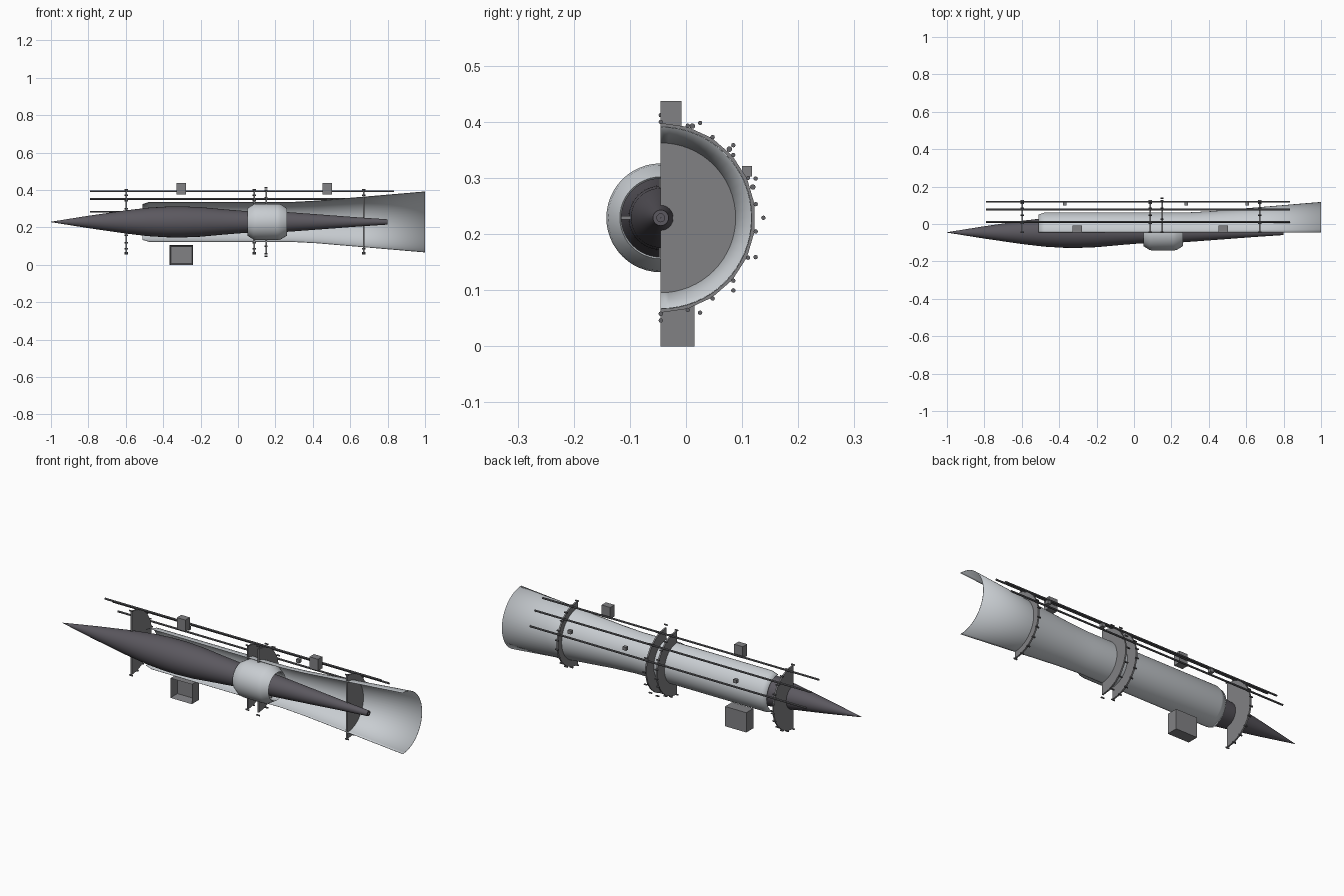
import bpy, bmesh, math
from mathutils import Vector, Matrix

if "Cube" in bpy.data.objects:
    bpy.data.objects.remove(bpy.data.objects["Cube"])

CY, CZ = -0.045, 0.229          # long axis of the engine
H = math.pi / 2


def material(name, rgb):
    m = bpy.data.materials.new(name)
    m.diffuse_color = (*rgb, 1)
    m.use_nodes = True
    m.node_tree.nodes["Principled BSDF"].inputs["Base Color"].default_value = m.diffuse_color
    return m


SHELL = material("pale metal", (0.58, 0.61, 0.64))
DARK = material("dark metal", (0.105, 0.098, 0.115))
GREY = material("mid grey", (0.22, 0.22, 0.23))
ROD = material("pipe grey", (0.13, 0.13, 0.14))


def finish(bm, name, mat, smooth=True):
    bmesh.ops.recalc_face_normals(bm, faces=bm.faces)
    me = bpy.data.meshes.new(name)
    bm.to_mesh(me)
    bm.free()
    me.materials.append(mat)
    ob = bpy.data.objects.new(name, me)
    bpy.context.collection.objects.link(ob)
    if smooth:
        bpy.context.view_layer.objects.active = ob
        ob.select_set(True)
        bpy.ops.object.shade_smooth_by_angle(angle=math.radians(30))
        ob.select_set(False)
    return ob


def polar(x, r, a):
    return Vector((x, CY + r * math.cos(a), CZ + r * math.sin(a)))


def lathe(name, profile, mat, a0=0.0, a1=2 * math.pi, n=48):
    """Turn an (x, radius) profile about the long axis."""
    bm = bmesh.new()
    full = a1 - a0 > 6.28
    rows = [[bm.verts.new(polar(x, r, a0 + (a1 - a0) * i / n))
             for i in range(n if full else n + 1)] for x, r in profile]
    for p, q in zip(rows, rows[1:]):
        for i in range(n):
            j = (i + 1) % len(p)
            bm.faces.new((p[i], p[j], q[j], q[i]))
    return finish(bm, name, mat)


def box(name, lo, hi, mat, open_front=False):
    bm = bmesh.new()
    lo, hi = Vector(lo), Vector(hi)
    bmesh.ops.create_cube(bm, size=1, matrix=Matrix.Translation((lo + hi) / 2)
                          @ Matrix.Diagonal((*(hi - lo), 1)))
    if open_front:              # recess the cut face
        bm.normal_update()
        face = min(bm.faces, key=lambda f: f.normal.y)
        bmesh.ops.inset_region(bm, faces=[face], thickness=0.009)
        bmesh.ops.translate(bm, verts=face.verts, vec=(0, (hi.y - lo.y) * 0.8, 0))
    return finish(bm, name, mat, False)


def add_rod(bm, x0, x1, r, a, thick, n):
    m = Matrix.Translation(polar((x0 + x1) / 2, r, a)) @ Matrix.Rotation(H, 4, 'Y')
    bmesh.ops.create_cone(bm, cap_ends=True, segments=n, radius1=thick,
                          radius2=thick, depth=x1 - x0, matrix=m)


# Half casing, cut open towards the front
casing = lathe("outer_casing", [(-0.51, 0.096), (-0.475, 0.107), (0.29, 0.107),
                                (0.42, 0.114), (0.67, 0.135), (1.0, 0.163)],
               SHELL, -H, H, 32)
mod = casing.modifiers.new("wall", 'SOLIDIFY')
mod.thickness = 0.002

# Long pointed centre body with a hollow tail
lathe("centre_spike", [(-1, 0.001), (-0.8, 0.033), (-0.6, 0.062), (-0.48, 0.076),
                       (-0.38, 0.082), (-0.3, 0.083), (-0.2, 0.079), (-0.08, 0.068),
                       (0.03, 0.059), (0.15, 0.057), (0.26, 0.053), (0.45, 0.039),
                       (0.65, 0.024), (0.8, 0.014), (0.8, 0.007), (0.77, 0.007),
                       (0.77, 0.0005)], DARK)

# Barrel ring round the centre body
lathe("barrel_ring", [(0.055, 0.070), (0.05, 0.073), (0.083, 0.094), (0.1, 0.097),
                      (0.21, 0.097), (0.228, 0.094), (0.262, 0.073), (0.257, 0.070),
                      (0.21, 0.071), (0.1, 0.071), (0.055, 0.070)], SHELL)
for k in range(4):
    a = k * H
    c, s = math.cos(a), math.sin(a)
    p, q = polar(0.11, 0.05, a), polar(0.23, 0.075, a)
    w = Vector((0, 0.003 * abs(s), 0.003 * abs(c)))
    lo = Vector(map(min, p, q)) - w
    hi = Vector(map(max, p, q)) + w
    box(f"ring_strut_{k + 1}", lo, hi, GREY)

# Half-disc frames with studs round the rim
for k, (x, stud_r, studs) in enumerate(((-0.597, 0.171, 11), (0.087, 0.171, 11),
                                        (0.15, 0.183, 8), (0.672, 0.171, 11))):
    bm = bmesh.new()
    f = bm.faces.new([bm.verts.new(polar(x - 0.004, 0.169, -H + math.pi * i / 11))
                      for i in range(12)])
    ext = bmesh.ops.extrude_face_region(bm, geom=[f])
    bmesh.ops.translate(bm, vec=(0.008, 0, 0),
                        verts=[v for v in ext["geom"] if isinstance(v, bmesh.types.BMVert)])
    finish(bm, f"half_frame_{k + 1}", GREY, False)
    bm = bmesh.new()
    for i in range(studs + 1):
        add_rod(bm, x - 0.009, x + 0.009, stud_r, -H + math.pi * i / studs, 0.004, 8)
    finish(bm, f"frame_studs_{k + 1}", ROD)

# Long pipes outside the casing
for k, deg in enumerate((71, 45, 18.5)):
    bm = bmesh.new()
    add_rod(bm, -0.79, 0.835, 0.173, math.radians(deg), 0.005, 10)
    finish(bm, f"long_pipe_{k + 1}", ROD)

# Equipment boxes
for k, x in enumerate((-0.303, 0.477)):
    box(f"top_box_{k + 1}", (x - 0.025, CY, 0.375), (x + 0.025, -0.008, 0.437), GREY)
box("lower_box", (-0.365, CY, 0), (-0.24, 0.015, 0.105), GREY, True)
for k, x in enumerate((-0.37, 0.28, 0.605)):
    box(f"side_box_{k + 1}", (x - 0.01, 0.1, 0.303), (x + 0.01, 0.118, 0.321), GREY)
